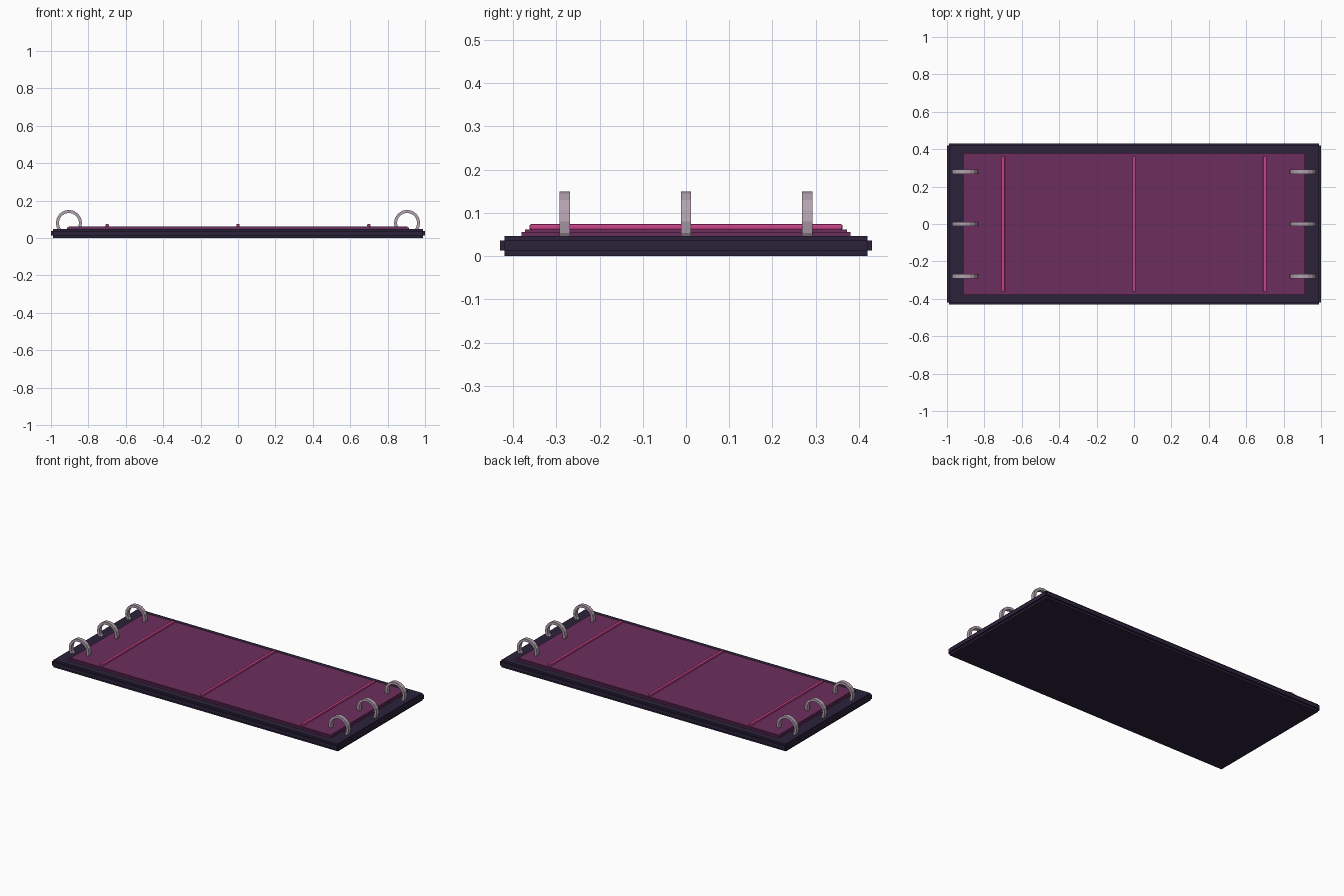
import bpy, bmesh
from math import sin, cos, pi

cube = bpy.data.objects.get("Cube")
if cube:
    bpy.data.objects.remove(cube, do_unlink=True)


def material(name, rgb):
    m = bpy.data.materials.new(name)
    m.use_nodes = True
    m.diffuse_color = (*rgb, 1)
    bsdf = m.node_tree.nodes["Principled BSDF"]
    bsdf.inputs["Base Color"].default_value = (*rgb, 1)
    bsdf.inputs["Roughness"].default_value = 0.6
    return m


DARK = material("dark violet", (0.024, 0.016, 0.042))
PLUM = material("plum", (0.15, 0.027, 0.11))
PINK = material("pink", (0.58, 0.055, 0.25))
METAL = material("pale metal", (0.45, 0.36, 0.43))


def add_object(name, bm, mat):
    bmesh.ops.recalc_face_normals(bm, faces=bm.faces)
    mesh = bpy.data.meshes.new(name)
    bm.to_mesh(mesh)
    bm.free()
    mesh.materials.append(mat)
    obj = bpy.data.objects.new(name, mesh)
    bpy.context.collection.objects.link(obj)
    return obj


def box(name, x, half_x, half_y, z0, z1, mat, bevel=0):
    bm = bmesh.new()
    bmesh.ops.create_cube(bm, size=1)
    for v in bm.verts:
        v.co = (x + v.co.x * 2 * half_x, v.co.y * 2 * half_y,
                z0 + (v.co.z + 0.5) * (z1 - z0))
    obj = add_object(name, bm, mat)
    if bevel:
        mod = obj.modifiers.new("soft edges", "BEVEL")
        mod.width = bevel
        mod.segments = 2
    return obj


def ring(name, x, y, z, outer, inner, half_width, sides=16):
    # Flat band with a rectangular section, standing in the xz plane
    bm = bmesh.new()
    section = [(outer, -half_width), (outer, half_width),
               (inner, half_width), (inner, -half_width)]
    loops = []
    for i in range(sides):
        a = 2 * pi * i / sides
        loops.append([bm.verts.new((x + r * cos(a), y + w, z + r * sin(a)))
                      for r, w in section])
    for i, loop in enumerate(loops):
        after = loops[(i + 1) % sides]
        for j in range(4):
            k = (j + 1) % 4
            bm.faces.new((loop[j], loop[k], after[k], after[j]))
    return add_object(name, bm, METAL)


# Base slab with a raised band around its edge
box("base_slab", 0, 0.99, 0.42, 0, 0.047, DARK)
box("long_edge_band", 0, 0.99, 0.43, 0.013, 0.036, DARK)
box("short_edge_band", 0, 1.0, 0.42, 0.013, 0.036, DARK)

# Stepped panel on top
box("panel_lower", 0, 0.915, 0.38, 0.047, 0.056, PLUM)
box("panel_upper", 0, 0.907, 0.372, 0.056, 0.062, PLUM)

# Cross strips
for label, x in (("right", -0.7), ("middle", 0), ("left", 0.7)):
    box(label + "_strip", x, 0.009, 0.362, 0.061, 0.074, PINK, 0.004)

# Three binding rings at each end
for side, sx in (("right", -1), ("left", 1)):
    for row, y in (("front", -0.28), ("middle", 0), ("back", 0.28)):
        ring(f"{side}_{row}_ring", sx * 0.904, y, 0.08, 0.07, 0.054, 0.012)
